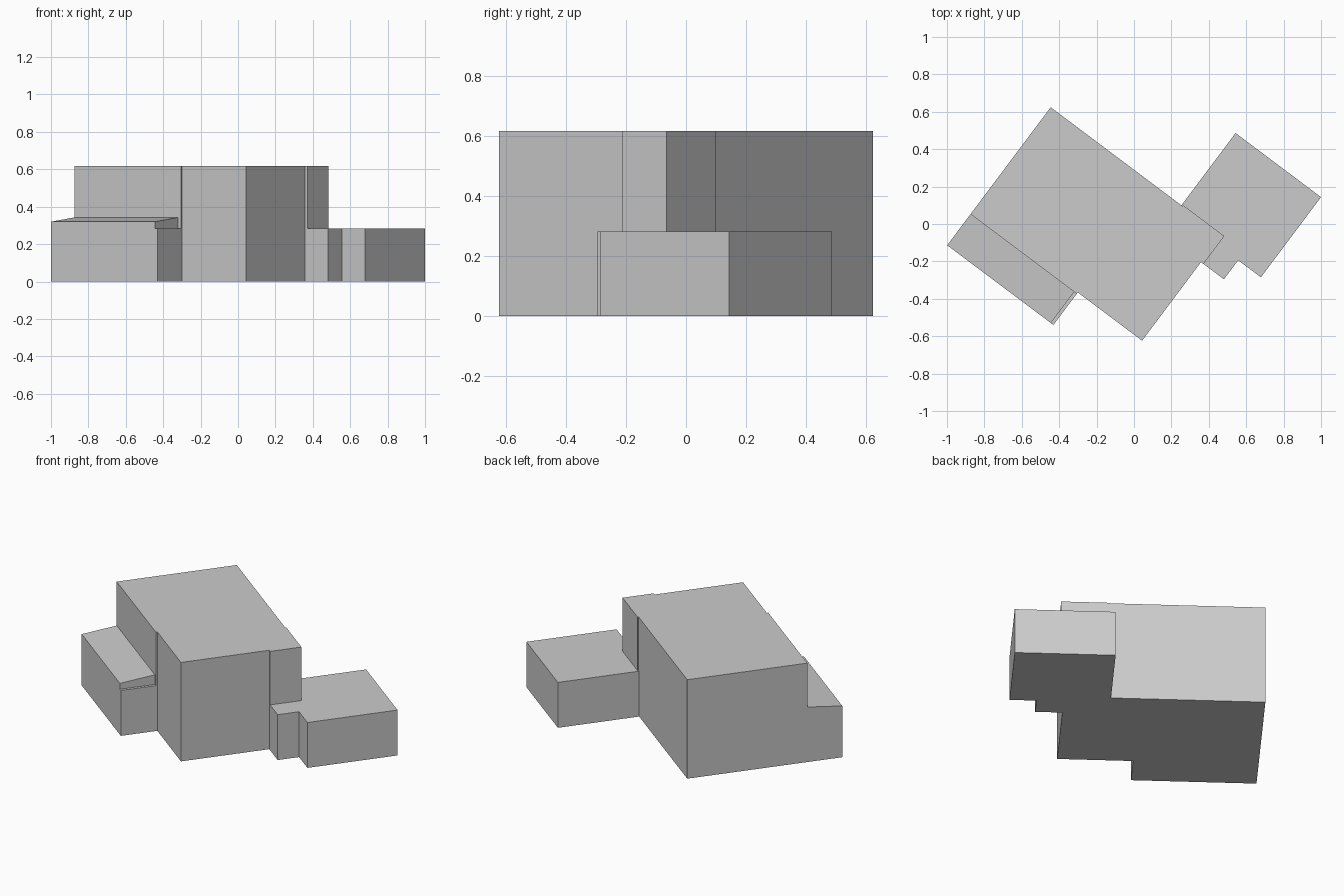
import bpy
import bmesh
from math import atan2
from mathutils import Matrix, Vector

cube = bpy.data.objects.get("Cube")
if cube:
    bpy.data.objects.remove(cube, do_unlink=True)

GREY = (0.6, 0.6, 0.6, 1.0)
mat = bpy.data.materials.new("plain grey")
mat.use_nodes = True
mat.diffuse_color = GREY
mat.node_tree.nodes["Principled BSDF"].inputs["Base Color"].default_value = GREY

# The plan is drawn square to the walls, then turned clockwise
TURN = Matrix.Rotation(-atan2(3, 4), 4, "Z")


def prism(name, outline, sweep, matrix=None):
    """Extrude a closed outline along the sweep vector."""
    bm = bmesh.new()
    face = bm.faces.new([bm.verts.new(p) for p in outline])
    top = bmesh.ops.extrude_face_region(bm, geom=[face])["geom"]
    verts = [v for v in top if isinstance(v, bmesh.types.BMVert)]
    bmesh.ops.translate(bm, verts=verts, vec=Vector(sweep))
    bmesh.ops.recalc_face_normals(bm, faces=bm.faces)
    mesh = bpy.data.meshes.new(name)
    bm.to_mesh(mesh)
    bm.free()
    mesh.materials.append(mat)
    obj = bpy.data.objects.new(name, mesh)
    obj.matrix_world = TURN
    bpy.context.collection.objects.link(obj)
    return obj


def block(name, plan, height):
    return prism(name, [(x, y, 0) for x, y in plan], (0, 0, height))


MAIN_H, LOW_H = 0.617, 0.283
LEFT, STEP_X = -0.731, -0.021
FRONT, FRONT_OUT, PORCH_FRONT = -0.473, -0.482, -0.69

# Tall hall with slight steps along its walls
block("main_hall", [
    (LEFT, FRONT_OUT), (STEP_X, FRONT_OUT), (STEP_X, FRONT), (0.409, FRONT),
    (0.409, 0.052), (0.425, 0.052), (0.425, 0.238), (0.15, 0.238),
    (0.15, 0.232), (LEFT, 0.232)], MAIN_H)

# Low flat-roofed wing with a small projecting bay
block("side_wing", [
    (0.409, 0.052), (0.562, 0.052), (0.562, 0.179), (0.714, 0.179),
    (0.714, 0.715), (0.143, 0.715), (0.143, 0.232), (0.409, 0.232)], LOW_H)

# Lean-to along the front: base and shallow sloping roof
block("lean_to_base", [
    (LEFT, PORCH_FRONT), (STEP_X, PORCH_FRONT), (STEP_X, FRONT_OUT),
    (LEFT, FRONT_OUT)], LOW_H)
prism("lean_to_roof", [
    (LEFT, PORCH_FRONT, LOW_H), (LEFT, FRONT_OUT, LOW_H),
    (LEFT, FRONT_OUT, 0.343), (LEFT, PORCH_FRONT, 0.32)],
    (-0.038 - LEFT, 0, 0))
